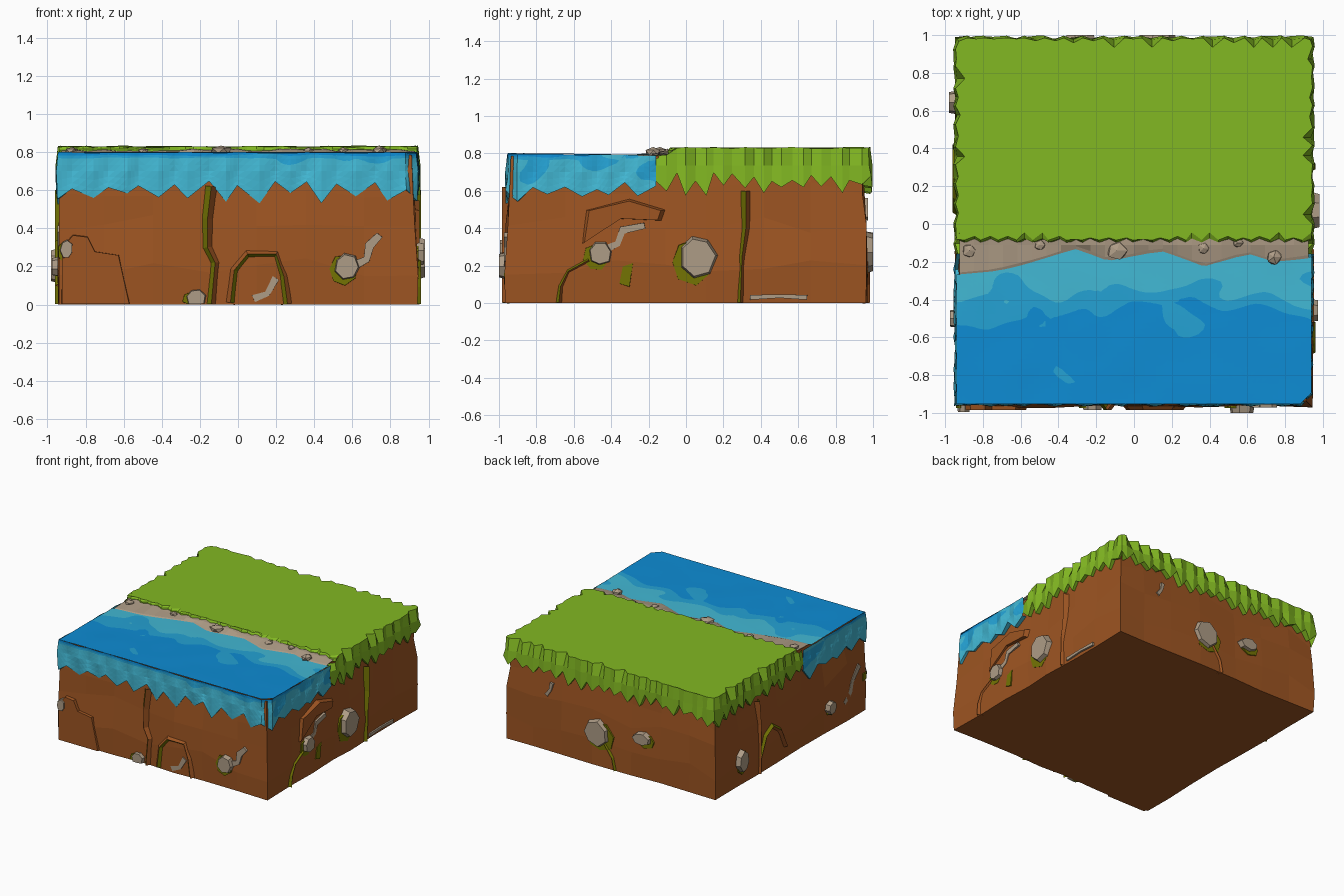
import bpy, bmesh, math, random
from mathutils import Vector, noise

if "Cube" in bpy.data.objects:
    bpy.data.objects.remove(bpy.data.objects["Cube"])

random.seed(4)
rnd = random.uniform


def material(name, r, g, b):
    m = bpy.data.materials.new(name)
    m.diffuse_color = [((c / 255 + 0.055) / 1.055) ** 2.4 if c > 10 else c / 3300 for c in (r, g, b)] + [1]
    m.use_nodes = True
    m.node_tree.nodes["Principled BSDF"].inputs["Base Color"].default_value = m.diffuse_color
    return m


GRASS = material("grass green", 130, 184, 34)
DIRT = material("dirt brown", 158, 85, 34)
STONE = material("sandy stone", 174, 156, 134)
MOSS = material("olive moss", 116, 116, 4)
DEEP = material("deep water", 13, 140, 212)
MID = material("mid water", 36, 162, 212)
LIGHT = material("shallow water", 66, 184, 212)


def finish(bm, name, *mats, fix=True):
    if fix:
        bmesh.ops.recalc_face_normals(bm, faces=bm.faces)
    me = bpy.data.meshes.new(name)
    bm.to_mesh(me)
    bm.free()
    for m in mats:
        me.materials.append(m)
    ob = bpy.data.objects.new(name, me)
    bpy.context.collection.objects.link(ob)
    return ob


def sample(path, step):
    """Points with outward normals along a counter-clockwise path."""
    out, prev = [], None
    for a, b in zip(path, path[1:]):
        a, d = Vector(a), Vector(b) - Vector(a)
        n = Vector((d.y, -d.x)).normalized()
        k = max(1, round(d.length / step))
        for i in range(k):
            slide = d * (rnd(-.2, .2) / k) if i else d * 0
            out.append((a + d * (i / k) + slide, (n + prev).normalized() if i == 0 and prev else n))
        prev = n
    out.append((Vector(path[-1]), prev))
    return out


def strips(bm, rows):
    rows = [[bm.verts.new(c) for c in row] for row in rows]
    for r, s in zip(rows, rows[1:]):
        for i in range(len(r) - 1):
            bm.faces.new((r[i], s[i], s[i + 1], r[i + 1]))
    return rows


def skirt(bm, path, step, jag, top, mid, valley, tip):
    """Hanging jagged fringe; returns its vertex rows."""
    rows = [[], [], [], []]
    for i, (p, n) in enumerate(sample(path, step)):
        odd = i % 2
        z = top(p)
        low = rnd(*tip) if odd else rnd(*valley)
        cut = 0 if odd else jag * random.choice((.1, .3, .5, 1))
        for row, off, h in zip(rows, (-cut, .012 if odd else -.008, rnd(-.004, .012), -.05),
                               (z + rnd(-.004, .004), mid, low, low + .01)):
            row.append((*(p + n * off), h))
    return strips(bm, rows)


# Earth block: rough low-poly rings
bm = bmesh.new()
ring = sample([(-.94, -.965), (.94, -.965), (.94, .965), (-.94, .965), (-.94, -.965)], .27)[:-1]
rows = []
for z, off in ((.785, -.03), (.6, -.018), (.42, -.006), (.2, .004), (0, 0)):
    row = [(*(p + n * (off + rnd(-.012, .006))), z + (rnd(-.05, .05) if 0 < z < .7 else 0)) for p, n in ring]
    rows.append([bm.verts.new(c) for c in row])
for r, s in zip(rows, rows[1:]):
    for i in range(len(r)):
        j = (i + 1) % len(r)
        bm.faces.new((r[i], s[i], s[j], r[j]))
bm.faces.new(rows[0])
bm.faces.new(rows[-1][::-1])
finish(bm, "earth_block", DIRT)

# Wall details: u runs along the wall, v is height, o is outward
WALLS = {
    "front": lambda u, v, o: (u, -.965 - o, v),
    "back": lambda u, v, o: (u, .965 + o, v),
    "right": lambda u, v, o: (.94 + o, u, v),
    "left": lambda u, v, o: (-.94 - o, u, v),
}


def slab(name, wall, poly, out, scale, face, edge):
    bm, at = bmesh.new(), WALLS[wall]
    cu, cv = (sum(p[k] for p in poly) / len(poly) for k in (0, 1))
    base = [bm.verts.new(at(u, v, -.04)) for u, v in poly]
    top = [bm.verts.new(at(cu + (u - cu) * scale, cv + (v - cv) * scale if v > .01 else v, out)) for u, v in poly]
    bm.faces.new(top)
    bm.faces.new(base)
    for i in range(len(poly)):
        j = (i + 1) % len(poly)
        bm.faces.new((base[i], base[j], top[j], top[i])).material_index = 1
    finish(bm, f"{wall}_{name}", face, edge)


def ngon(u, v, ru, rv, n=7):
    a = rnd(0, 6)
    return [(u + ru * math.cos(a + math.tau * i / n) * rnd(.9, 1.08),
             max(.002, v + rv * math.sin(a + math.tau * i / n) * rnd(.9, 1.08))) for i in range(n)]


def stone(wall, u, v, ru, rv, out=.035):
    slab("moss_bed", wall, ngon(u - ru * .25, v - rv * .25, ru, rv), .008, .95, MOSS, MOSS)
    slab("stone", wall, ngon(u, v, ru, rv), out, .8, STONE, STONE)


def sides(pts, w):
    pts = [Vector(p) for p in pts]
    for i, p in enumerate(pts):
        t = (pts[min(i + 1, len(pts) - 1)] - pts[max(i - 1, 0)]).normalized()
        yield p, Vector((-t.y, t.x)) * w


def streak(wall, pts, w):
    s = [(p + n * (.5 if i % 2 else 1), p - n) for i, (p, n) in enumerate(sides(pts, w))]
    slab("pale_streak", wall, [a for a, b in s] + [b for a, b in s[::-1]], .007, .98, STONE, STONE)


def ridge(wall, pts, w=.03):
    """Crack lip: moss on one flank, dirt on the other."""
    bm, at = bmesh.new(), WALLS[wall]
    rings = [[bm.verts.new(at(*c)) for c in ((*(p + n), -.02), (*p, .02), (*(p - n), -.02))] for p, n in sides(pts, w)]
    for a, b in zip(rings, rings[1:]):
        for k in range(3):
            f = bm.faces.new((a[k], b[k], b[(k + 1) % 3], a[(k + 1) % 3]))
            f.material_index = 1 if k == 1 else 0
    finish(bm, f"{wall}_crack", DIRT, MOSS)


slab("ledge", "front", [(-.93, .002), (-.93, .3), (-.87, .37), (-.79, .36), (-.75, .28), (-.62, .26), (-.56, .002)],
     .02, .95, DIRT, DIRT)
ridge("front", [(-.14, .62), (-.16, .45), (-.16, .3), (-.12, .22), (-.14, .002)])
ridge("front", [(-.04, .01), (-.02, .18), (.05, .265), (.2, .265), (.24, .15), (.26, .002)], .035)
stone("front", .57, .2, .075, .085)
streak("front", [(.6, .2), (.67, .24), (.69, .31), (.74, .37)], .025)
stone("front", -.22, .035, .06, .05, .02)
streak("front", [(.08, .03), (.15, .06), (.2, .14)], .02)
stone("front", -.9, .29, .04, .06, .03)

stone("right", .06, .25, .115, .13, .042)
stone("right", -.46, .265, .075, .075)
streak("right", [(-.45, .28), (-.37, .32), (-.34, .39), (-.22, .42)], .022)
ridge("right", [(.32, .6), (.32, .4), (.3, .25), (.29, .002)], .025)
ridge("right", [(-.52, .23), (-.63, .17), (-.67, .09), (-.68, .002)], .025)
streak("right", [(.34, .03), (.5, .04), (.65, .03)], .013)
slab("moss_patch", "right", [(-.36, .1), (-.34, .2), (-.28, .22), (-.3, .08)], .01, .9, MOSS, MOSS)
slab("ledge", "right", [(-.58, .3), (-.55, .5), (-.3, .56), (-.1, .5), (-.12, .44), (-.35, .45)], .012, .85, DIRT, DIRT)

stone("back", .12, .27, .12, .12)
stone("back", -.29, .33, .09, .06)
ridge("back", [(.05, .2), (-.02, .1), (-.04, .002)], .025)
streak("back", [(.58, .45), (.54, .5), (.53, .56)], .015)

stone("left", .64, .2, .07, .1, .04)
ridge("left", [(.4, .13), (.33, .28), (.24, .33), (.14, .26), (.06, .1)], .03)
ridge("left", [(.42, .6), (.4, .4), (.4, .002)], .025)
streak("left", [(-.88, .4), (-.78, .3), (-.76, .22), (-.68, .16)], .025)
stone("left", -.5, .2, .06, .06)

# Sandy shore between water and grass
SHORE = [(-.96, -.27), (-.74, -.25), (-.5, -.19), (-.3, -.125), (-.13, -.195), (.14, -.135),
         (.37, -.225), (.6, -.155), (.74, -.2), (.96, -.17)]


def shore(x):
    for (a, ya), (b, yb) in zip(SHORE, SHORE[1:]):
        if x <= b:
            return ya + (yb - ya) * (x - a) / (b - a)
    return SHORE[-1][1]


bm = bmesh.new()
xs = [-.925 + 1.85 * i / 24 for i in range(25)]
strips(bm, [[(x, -.03, .815) for x in xs], [(x, -.11, .808 + rnd(-.008, .008)) for x in xs],
            [(x, shore(x) + .01, .797) for x in xs], [(x, shore(x) - .06, .77) for x in xs]])
finish(bm, "sand_shore", STONE, fix=False)
for x, y, r in ((-.87, -.14, .04), (-.09, -.14, .055), (.37, -.13, .035), (.74, -.175, .045), (-.5, -.11, .03), (.55, -.1, .03)):
    bm = bmesh.new()
    bmesh.ops.create_icosphere(bm, subdivisions=1, radius=r)
    for v in bm.verts:
        v.co = Vector((x, y, .805)) + Vector((v.co.x, v.co.y, v.co.z * .6)) * rnd(.8, 1.15)
    finish(bm, "shore_pebble", STONE)

# Water: surface and fringe, split along contour lines into three blues
bm = bmesh.new()
skirt(bm, [(-.945, -.16), (-.945, -.955), (.88, -.955), (.935, -.9), (.945, -.16)], .085, .006,
      lambda p: .798 - .01 * (p.y + .95), .7, (.6, .65), (.52, .585))
bmesh.ops.subdivide_edges(bm, edges=bm.edges, cuts=2, use_grid_fill=True)
NX, NY = 64, 28
grid = []
for j in range(NY + 1):
    row = []
    for i in range(NX + 1):
        x = .94 - 1.88 * i / NX
        y0 = -.953 + max(0, x - .88)
        y = y0 + (shore(x) - y0) * j / NY
        row.append((x, y, .8 - .01 * (y + .95) + .003 * noise.noise(Vector((x * 4, y * 4, 7)))))
    grid.append(row)
strips(bm, grid[::-1])
bmesh.ops.triangulate(bm, faces=bm.faces)


def depth(c):
    if c.z < .78:
        return 1.05 - (c.z - .6) * 1.6 + .5 * noise.noise(c * 5)
    return max(-.08, 1 + (c.y + .3) / .24) + .95 * noise.noise(Vector((c.x * 4.5, c.y * 7, 2.3)))


val = {v: depth(v.co) for v in bm.verts}
for level in (.25, .75):
    new = []
    for e in list(bm.edges):
        a, b = e.verts
        if (val[a] - level) * (val[b] - level) < 0:
            _, v = bmesh.utils.edge_split(e, a, (level - val[a]) / (val[b] - val[a]))
            val[v] = level
            new.append(v)
    bmesh.ops.connect_verts(bm, verts=new)
for f in bm.faces:
    m = sum(val[v] for v in f.verts) / len(f.verts)
    f.material_index = (m > .25) + (m > .75)
finish(bm, "water", DEEP, MID, LIGHT, fix=False)

# Grass: lawn with ragged rim, hanging fringe and short fringe over the shore
bm = bmesh.new()
rim = skirt(bm, [(.945, -.16), (.945, .985), (-.945, .985), (-.945, -.16)], .052, .05,
            lambda p: .83 if p.y > -.09 else .79, .735, (.65, .7), (.57, .64))[0]
edge = skirt(bm, [(-.94, -.085), (.94, -.085)], .045, .04, lambda p: .828, .815, (.79, .8), (.785, .79))[0]
bm.faces.new([v for v in rim if v.co.y > -.06] + edge)
finish(bm, "grass", GRASS, fix=False)
